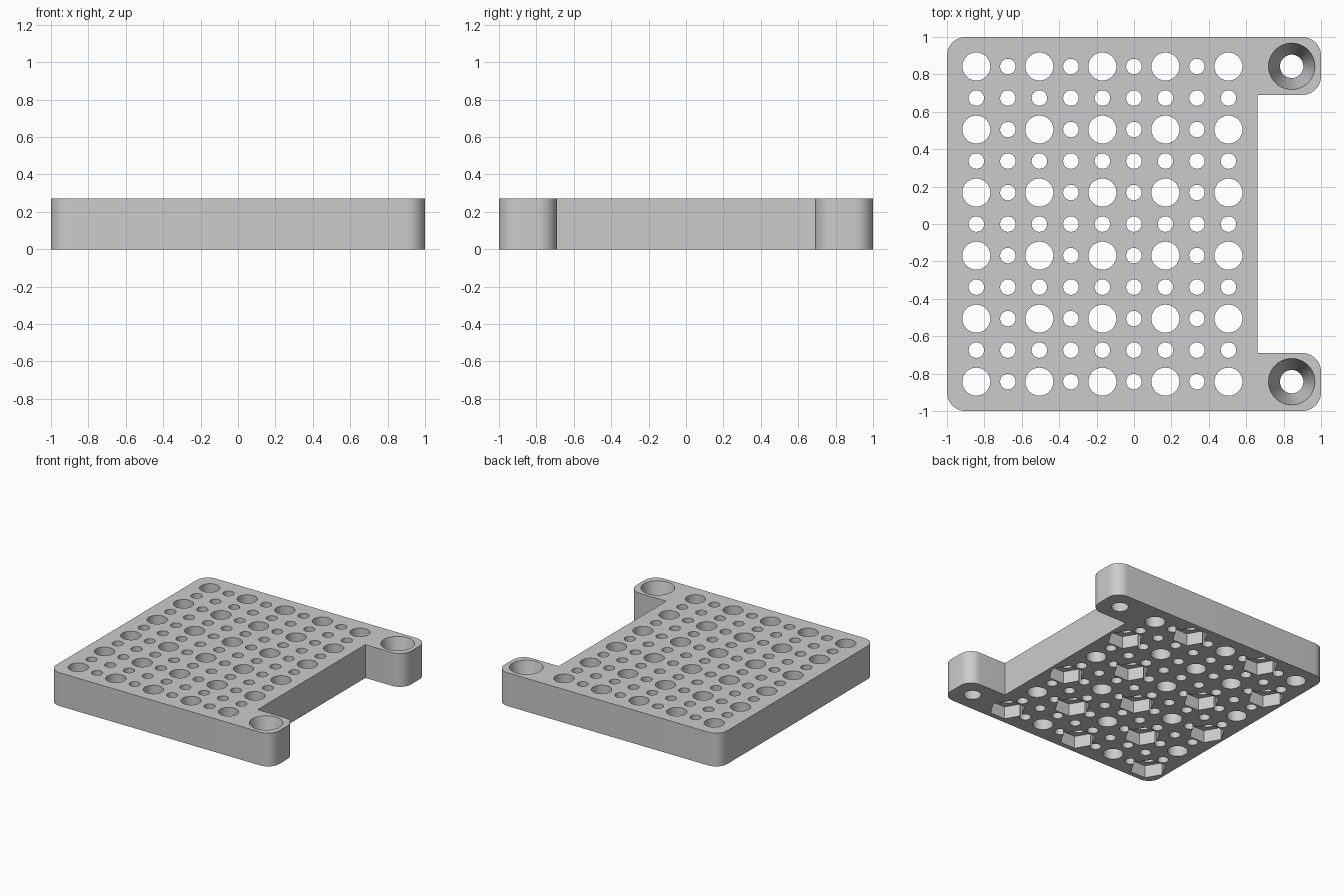
import bpy, bmesh, math
from mathutils import Matrix, Vector

if "Cube" in bpy.data.objects:
    bpy.data.objects.remove(bpy.data.objects["Cube"])

HEIGHT = 0.27
PITCH = 0.1685
EDGE = 0.843
CORNER = 0.1

grey = bpy.data.materials.new("plain grey")
grey.use_nodes = True
colour = (0.6, 0.6, 0.6, 1)
grey.diffuse_color = colour
grey.node_tree.nodes["Principled BSDF"].inputs["Base Color"].default_value = colour


def make_object(name, bm):
    bmesh.ops.recalc_face_normals(bm, faces=bm.faces)
    mesh = bpy.data.meshes.new(name)
    bm.to_mesh(mesh)
    bm.free()
    mesh.materials.append(grey)
    obj = bpy.data.objects.new(name, mesh)
    bpy.context.collection.objects.link(obj)
    return obj


def add_prism(bm, x, y, z0, z1, r0, r1, sides):
    # Vertical prism or cone; hexagons get their points along x
    turn = Matrix.Rotation(math.pi / 2 if sides == 6 else 0, 4, 'Z')
    bmesh.ops.create_cone(
        bm, cap_ends=True, segments=sides, radius1=r0, radius2=r1, depth=z1 - z0,
        matrix=Matrix.Translation((x, y, (z0 + z1) / 2)) @ turn)


def arc(cx, cy, start, steps=12):
    # Quarter-round corner, counter-clockwise
    angles = [start + math.pi / 2 * i / steps for i in range(steps + 1)]
    return [(cx + CORNER * math.cos(a), cy + CORNER * math.sin(a)) for a in angles]


def cut(target, cutter):
    cutter.hide_render = True
    mod = target.modifiers.new("cut", 'BOOLEAN')
    mod.operation = 'DIFFERENCE'
    mod.solver = 'EXACT'
    mod.object = cutter
    bpy.context.view_layer.objects.active = target
    bpy.ops.object.modifier_apply(modifier=mod.name)
    bpy.data.objects.remove(cutter)


# Plate outline: square with a notch between two rounded ears
far, notch_x, notch_y = 1 - CORNER, 0.66, 0.69
quarter = math.pi / 2
outline = (arc(-far, -far, 2 * quarter) + arc(far, -far, 3 * quarter)
           + arc(far, -notch_y - CORNER, 0)
           + [(notch_x, -notch_y), (notch_x, notch_y)]
           + arc(far, notch_y + CORNER, 3 * quarter)
           + arc(far, far, 0) + arc(-far, far, quarter))
bm = bmesh.new()
base = bm.faces.new([bm.verts.new((x, y, 0)) for x, y in outline])
top = bmesh.ops.extrude_face_region(bm, geom=[base])
bmesh.ops.translate(bm, vec=Vector((0, 0, HEIGHT)),
                    verts=[v for v in top["geom"] if isinstance(v, bmesh.types.BMVert)])
plate = make_object("perforated_plate", bm)

# Grid of through holes, and hexagonal pockets under alternate large ones
holes, pockets = bmesh.new(), bmesh.new()
for i in range(9):
    for j in range(11):
        x, y = -EDGE + i * PITCH, -EDGE + j * PITCH
        large = i % 2 == 0 and j % 2 == 0
        r = 0.075 if large else 0.0415
        add_prism(holes, x, y, -0.1, HEIGHT + 0.1, r, r, 32 if large else 24)
        if large and (i + j) % 4 == 0 and (i, j) != (4, 8):
            add_prism(pockets, x, y, -0.1, 0.1, 0.134, 0.134, 6)

# Tapered screw holes in the ears
slope = (0.124 - 0.0625) / HEIGHT
for y in (-EDGE, EDGE):
    add_prism(holes, EDGE, y, -0.05, HEIGHT + 0.05,
              0.0625 - 0.05 * slope, 0.124 + 0.05 * slope, 40)

cut(plate, make_object("hole_cutter", holes))
cut(plate, make_object("pocket_cutter", pockets))

bpy.ops.object.select_all(action='DESELECT')
plate.select_set(True)
bpy.context.view_layer.objects.active = plate
bpy.ops.object.shade_smooth_by_angle(angle=math.radians(30))
